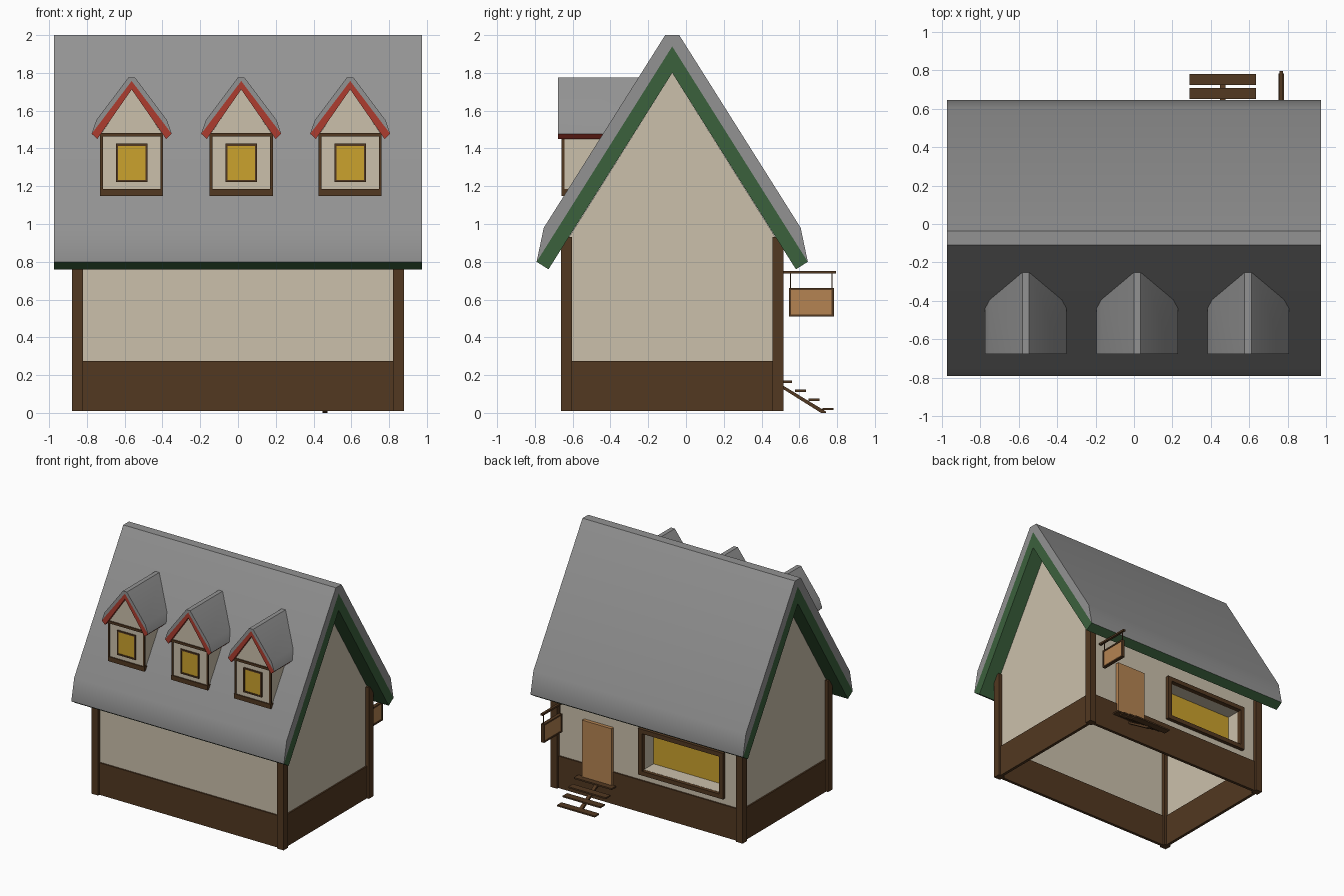
import bpy, math

if "Cube" in bpy.data.objects:
    bpy.data.objects.remove(bpy.data.objects["Cube"])

def material(name, r, g, b):
    m = bpy.data.materials.new(name)
    m.diffuse_color = (r, g, b, 1)
    m.use_nodes = True
    m.node_tree.nodes["Principled BSDF"].inputs["Base Color"].default_value = m.diffuse_color
    return m

CREAM = material("cream_plaster", .60, .53, .41)
BROWN = material("dark_wood", .085, .040, .015)
GREY = material("grey_roof", .29, .29, .29)
GREEN = material("green_trim", .044, .12, .046)
RED = material("red_trim", .42, .046, .028)
YELLOW = material("yellow_glow", .60, .36, .026)
TAN = material("light_wood", .46, .23, .085)

def mesh(name, verts, faces, mat):
    me = bpy.data.meshes.new(name)
    me.from_pydata(verts, [], faces)
    me.materials.append(mat)
    ob = bpy.data.objects.new(name, me)
    bpy.context.collection.objects.link(ob)
    return ob

def tidy(ob, smooth=False):
    """Make normals consistent, optionally smooth shallow bends."""
    bpy.ops.object.select_all(action='DESELECT')
    ob.select_set(True)
    bpy.context.view_layer.objects.active = ob
    bpy.ops.object.mode_set(mode='EDIT')
    bpy.ops.mesh.select_all(action='SELECT')
    bpy.ops.mesh.normals_make_consistent(inside=False)
    bpy.ops.object.mode_set(mode='OBJECT')
    if smooth:
        bpy.ops.object.shade_smooth_by_angle(angle=math.radians(30))
    return ob

def box(name, x0, x1, y0, y1, z0, z1, mat):
    v = [(x, y, z) for x in (x0, x1) for y in (y0, y1) for z in (z0, z1)]
    f = [(0, 1, 3, 2), (4, 6, 7, 5), (0, 4, 5, 1), (2, 3, 7, 6), (0, 2, 6, 4), (1, 5, 7, 3)]
    return mesh(name, v, f, mat)

def prism(name, first, last, mat, smooth=False):
    """Solid between two matching outlines."""
    n = len(first)
    f = [tuple(range(n)), tuple(range(2 * n - 1, n - 1, -1))]
    f += [(i, (i + 1) % n, n + (i + 1) % n, n + i) for i in range(n)]
    return tidy(mesh(name, first + last, f, mat), smooth)

def both(half):
    """Mirror half an outline (listed from the right-hand side up to the middle)."""
    return half + [(-a, b) for a, b in reversed(half) if a > 0]

def chevron(outer, inner):
    """Roof band outline: outer edge over, inner edge back."""
    return both(outer) + both(inner)[::-1]

def frame(name, x0, x1, y0, y1, z0, z1, t, mat):
    """Rectangular frame facing along y."""
    box(name + "_left", x0, x0 + t, y0, y1, z0, z1, mat)
    box(name + "_right", x1 - t, x1, y0, y1, z0, z1, mat)
    box(name + "_bottom", x0 + t, x1 - t, y0, y1, z0, z0 + t, mat)
    box(name + "_top", x0 + t, x1 - t, y0, y1, z1 - t, z1, mat)

CY = -.073                       # middle of the house along y
WX, WF, WB = .85, -.632, .486    # wall planes
WTOP = .91

# --- main roof and its green underside ---
def main_roof(name, outline, mat, smooth=False):
    prism(name, [(-.974, CY + a, z) for a, z in outline],
          [(.974, CY + a, z) for a, z in outline], mat, smooth)

main_roof("roof", chevron([(.718, .80), (.68, .98), (.037, 2.0)], [(.7179, .7995), (0, 1.94)]), GREY, True)
main_roof("roof_trim", chevron([(.718, .80), (0, 1.94)], [(.655, .76), (0, 1.8)]), GREEN)

# --- plaster walls, open below, with a window hole at the back ---
for s, side in ((-1, "left"), (1, "right")):
    x = s * WX
    pts = [(x, WF, .27), (x, WB, .27), (x, WB, WTOP), (x, CY, 1.8), (x, WF, WTOP)]
    mesh(side + "_wall", pts, [tuple(range(5)) if s > 0 else (4, 3, 2, 1, 0)], CREAM)
mesh("front_wall", [(-WX, WF, .27), (WX, WF, .27), (WX, WF, WTOP), (-WX, WF, WTOP)], [(0, 1, 2, 3)], CREAM)
xs, zs = (-WX, -.665, .045, WX), (.27, .365, .675, WTOP)
mesh("back_wall", [(x, WB, z) for z in zs for x in xs],
     [(4*j + i, 4*j + 4 + i, 4*j + 5 + i, 4*j + 1 + i)
      for j in range(3) for i in range(3) if (i, j) != (1, 1)], CREAM)

# --- wooden base and corner posts ---
box("front_base", -WX, WX, WF - .012, WF + .012, .01, .275, BROWN)
box("back_base", -WX, WX, WB - .012, WB + .012, .01, .275, BROWN)
for s, side in ((-1, "left"), (1, "right")):
    box(side + "_base", s*WX - .012, s*WX + .012, WF, WB, .01, .275, BROWN)
    for y, end in ((WF, "front"), (WB, "back")):
        box(f"{end}_{side}_post", s*WX - .03, s*WX + .03, y - .029, y + .029, .01, .93, BROWN)

# --- shop window: frame, recess and glowing panel ---
frame("shop_window_frame", -.70, .08, WB - .01, WB + .03, .328, .71, .036, BROWN)
x0, x1, y0, z0, z1 = -.665, .045, .36, .365, .675
v = [(x, y, z) for y in (y0, WB) for x, z in ((x0, z0), (x1, z0), (x1, z1), (x0, z1))]
mesh("shop_window_recess", v, [(0, 1, 5, 4), (1, 2, 6, 5), (2, 3, 7, 6), (3, 0, 4, 7)], CREAM)
box("shop_window_glow", -.80, .48, y0 - .006, y0, .12, .74, YELLOW)

# --- door and steps ---
box("door", .322, .592, WB - .01, .515, .165, .64, TAN)
for i in range(4):
    y, z = .503 + .073 * i, .159 - .048 * i
    box(f"step_{i + 1}", .29, .635, y, y + .058, z, z + .012, BROWN)
side = [(.50, .153), (.50, .135), (.715, 0), (.74, 0), (.74, .008)]
prism("step_beam", [(.447, y, z) for y, z in side], [(.475, y, z) for y, z in side], BROWN)

# --- hanging sign ---
SX = .766
box("sign_pole", SX - .01, SX + .01, .50, .795, .737, .752, BROWN)
box("sign_board", SX - .009, SX + .009, .55, .776, .516, .654, TAN)
for y in (.553, .772):
    box("sign_hanger", SX - .003, SX + .003, y - .003, y + .003, .65, .74, BROWN)
for y in (.545, .771):
    box("sign_frame_side", SX - .014, SX + .014, y, y + .012, .51, .662, BROWN)
for z in (.51, .65):
    box("sign_frame_bar", SX - .014, SX + .014, .557, .771, z, z + .012, BROWN)

# --- dormers: backs are cut along the main roof slope ---
def roof_y(z):
    return -.11 - (2.0 - z) / 1.58 + .03

def dormer_part(name, cx, outline, y, mat, smooth=False):
    prism(name, [(cx + a, y, z) for a, z in outline],
          [(cx + a, max(y + .008, roof_y(z)), z) for a, z in outline], mat, smooth)

for n, cx in enumerate((-.563, .017, .594)):
    d = f"dormer_{n + 1}_"
    dormer_part(d + "walls", cx, both([(.16, 1.15), (.16, 1.48), (0, 1.715)]), -.65, CREAM)
    dormer_part(d + "roof", cx, chevron([(.212, 1.478), (.187, 1.55), (.018, 1.775)],
                                        [(.2119, 1.4775), (0, 1.757)]), -.677, GREY, True)
    dormer_part(d + "red_trim", cx, chevron([(.212, 1.478), (0, 1.757)],
                                            [(.182, 1.45), (0, 1.712)]), -.677, RED)
    # timber framing
    dormer_part(d + "sill", cx, both([(.167, 1.148), (.167, 1.186)]), -.66, BROWN)
    box(d + "beam", cx - .167, cx + .167, -.66, -.645, 1.463, 1.482, BROWN)
    for s in (-1, 1):
        box(d + "post", cx + s*.16 - .007, cx + s*.16 + .007, -.658, -.643, 1.18, 1.466, BROWN)
    # window
    box(d + "glass", cx - .075, cx + .075, -.655, -.648, 1.23, 1.416, YELLOW)
    frame(d + "window_frame", cx - .084, cx + .084, -.66, -.648, 1.222, 1.425, .012, BROWN)
